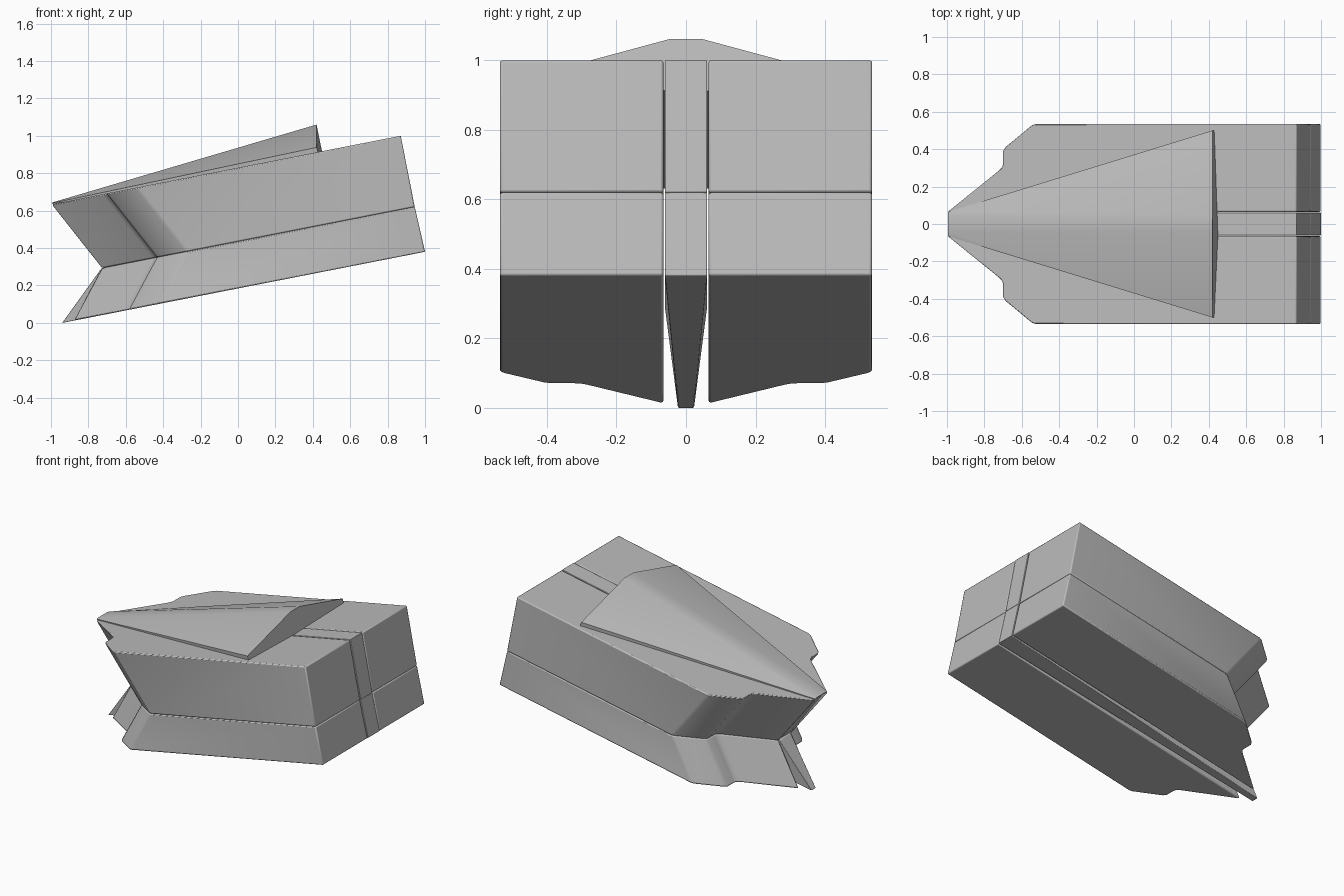
import bpy, bmesh

cube = bpy.data.objects.get("Cube")
if cube:
    bpy.data.objects.remove(cube, do_unlink=True)

grey = bpy.data.materials.new("plain_grey")
grey.use_nodes = True
COLOR = (0.5, 0.5, 0.5, 1)
grey.diffuse_color = COLOR
grey.node_tree.nodes["Principled BSDF"].inputs["Base Color"].default_value = COLOR

SLOPE = 0.196
# Each level: rear x, rear z, front sweep offset
TOP, MID, BOTTOM = (0.87, 1.0, 0.0), (0.945, 0.62, 0.27), (1.0, 0.38, 0.12)


def on_level(level, x, y):
    """Point on one of the parallel tilted planes."""
    return (x, y, level[1] + SLOPE * (x - level[0]))


def loft(name, ring_a, ring_b, bevel=0.0):
    """Closed solid between two matching rings of points."""
    bm = bmesh.new()
    a = [bm.verts.new(p) for p in ring_a]
    b = [bm.verts.new(p) for p in ring_b]
    n = len(a)
    bm.faces.new(a)
    bm.faces.new(b)
    for i in range(n):
        j = (i + 1) % n
        bm.faces.new((a[i], a[j], b[j], b[i]))
    bmesh.ops.recalc_face_normals(bm, faces=bm.faces)
    mesh = bpy.data.meshes.new(name)
    bm.to_mesh(mesh)
    bm.free()
    mesh.materials.append(grey)
    obj = bpy.data.objects.new(name, mesh)
    bpy.context.collection.objects.link(obj)
    if bevel:
        mod = obj.modifiers.new("soft_edges", "BEVEL")
        mod.width = bevel
        mod.segments = 2
        mod.limit_method = "ANGLE"
        mod.angle_limit = 0.7
    bpy.ops.object.select_all(action="DESELECT")
    obj.select_set(True)
    bpy.context.view_layer.objects.active = obj
    bpy.ops.object.shade_smooth_by_angle(angle=0.55)
    return obj


# Stepped nose outline of one side block (x, y)
NOSE = [(-1.0, 0.065), (-0.725, 0.287), (-0.708, 0.305), (-0.703, 0.325),
        (-0.703, 0.39), (-0.69, 0.412), (-0.55, 0.528), (-0.53, 0.535)]


def block_ring(level, side):
    pts = [(x + level[2], y) for x, y in NOSE]
    pts += [(level[0], 0.535), (level[0], 0.065)]
    return [on_level(level, x, side * y) for x, y in pts]


# Side blocks, upper and lower
for side, word in ((1, "back"), (-1, "front")):
    loft(f"upper_block_{word}", block_ring(MID, side), block_ring(TOP, side), 0.007)
    loft(f"lower_block_{word}", block_ring(BOTTOM, side), block_ring(MID, side), 0.007)


def strip_ring(level, nose_x, nose_y):
    return [on_level(level, x, y) for x, y in (
        (nose_x, -nose_y), (level[0], -0.061), (level[0], 0.061), (nose_x, nose_y))]


# Centre strip and the keel that narrows to the nose
loft("centre_strip", strip_ring(MID, -0.72, 0.061), strip_ring(TOP, -0.98, 0.061), 0.003)
loft("keel", strip_ring(BOTTOM, -0.94, 0.023), strip_ring(MID, -0.73, 0.061), 0.003)


# Raised wedge on top
def mirrored(half):
    return half + [(x, -y, z) for x, y, z in reversed(half)]


wedge_front = mirrored([(-0.98, 0.065, 0.63), (-0.99, 0.065, 0.635),
                        (-0.995, 0.065, 0.64), (-0.995, 0.045, 0.643)])
wedge_rear = mirrored([(0.45, 0.07, 0.912), (0.43, 0.5, 0.908),
                       (0.42, 0.5, 0.938), (0.42, 0.047, 1.06)])
loft("top_wedge", wedge_front, wedge_rear)
